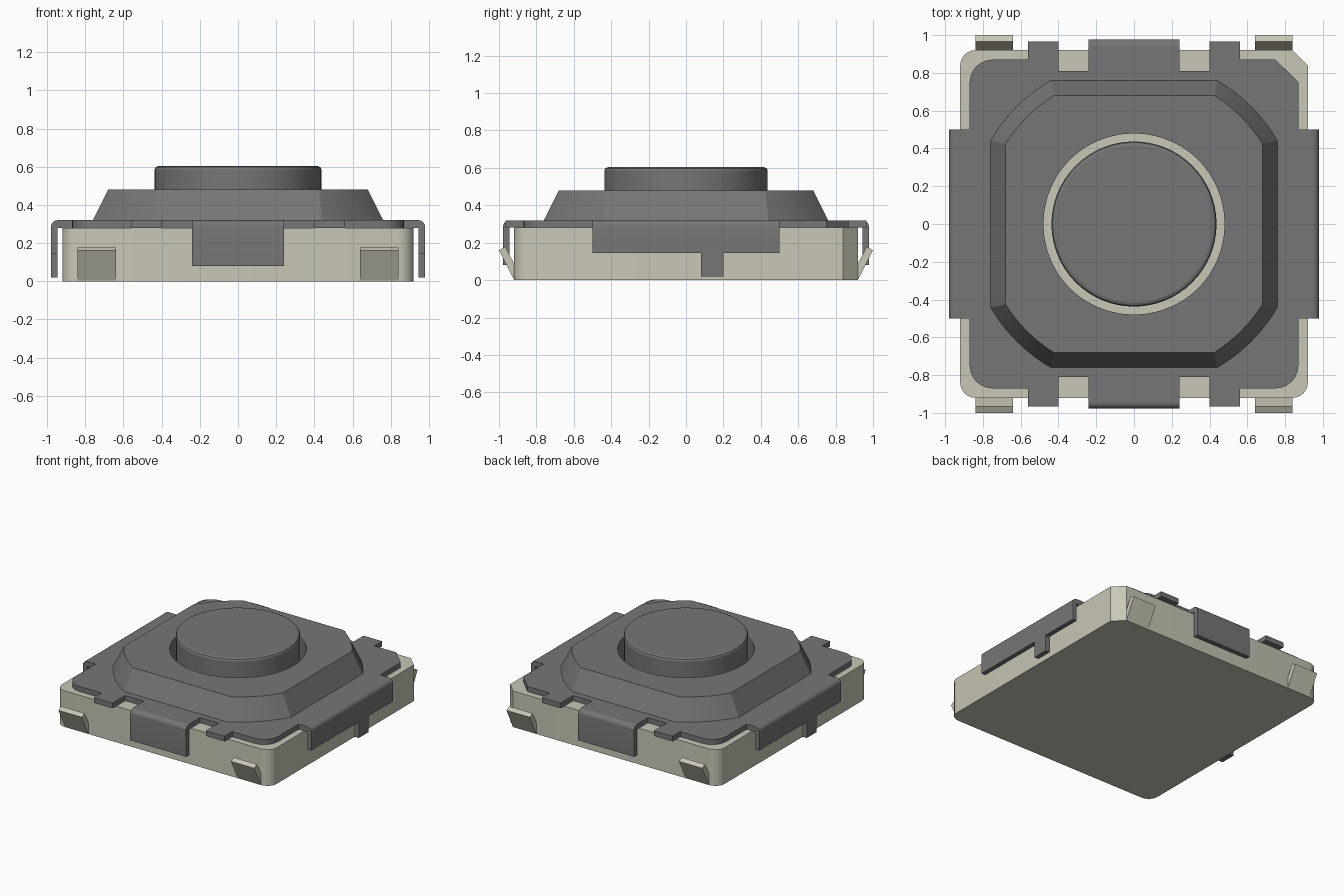
import bpy, bmesh, math
from mathutils import Vector, Matrix

cube = bpy.data.objects.get("Cube")
if cube:
    bpy.data.objects.remove(cube, do_unlink=True)


def material(name, color):
    m = bpy.data.materials.new(name)
    m.use_nodes = True
    m.diffuse_color = color
    m.node_tree.nodes["Principled BSDF"].inputs["Base Color"].default_value = color
    return m


CREAM = material("cream plastic", (0.58, 0.57, 0.47, 1))
GREY = material("dark grey metal", (0.18, 0.18, 0.18, 1))


def finish(name, bm, mat):
    bmesh.ops.recalc_face_normals(bm, faces=bm.faces)
    mesh = bpy.data.meshes.new(name)
    bm.to_mesh(mesh)
    bm.free()
    mesh.materials.append(mat)
    mesh.shade_smooth()
    mesh.set_sharp_from_angle(angle=math.radians(22))
    obj = bpy.data.objects.new(name, mesh)
    bpy.context.collection.objects.link(obj)
    return obj


def circle(r, n=64):
    return [(r * math.cos(math.tau * i / n), r * math.sin(math.tau * i / n)) for i in range(n)]


def rounded(points, steps=6):
    """Outline whose square corners (x, y, radius) become arcs."""
    out = []
    for i, (x, y, r) in enumerate(points):
        p = Vector((x, y))
        if not r:
            out.append((x, y))
            continue
        to_prev = (Vector(points[i - 1][:2]) - p).normalized()
        to_next = (Vector(points[(i + 1) % len(points)][:2]) - p).normalized()
        centre = p + r * (to_prev + to_next)
        for k in range(steps + 1):
            a = math.pi / 2 * k / steps
            out.append(tuple(centre - r * (to_next * math.cos(a) + to_prev * math.sin(a))))
    return out


def extrude(name, outlines, lo, hi, mat, sideways=False, turn=0):
    """Fill the outlines and extrude; sideways puts a (reach, height) profile along x, facing +y."""
    bm = bmesh.new()
    edges = []
    for line in outlines:
        vs = [bm.verts.new((lo, u, v) if sideways else (u, v, lo)) for u, v in line]
        edges += [bm.edges.new((vs[i - 1], vs[i])) for i in range(len(vs))]
    bmesh.ops.triangle_fill(bm, edges=edges, use_beauty=True)
    bmesh.ops.dissolve_limit(bm, angle_limit=0.01, verts=bm.verts[:], edges=bm.edges[:])
    new = bmesh.ops.extrude_face_region(bm, geom=bm.faces[:], use_keep_orig=True)["geom"]
    shift = Vector((hi - lo, 0, 0)) if sideways else Vector((0, 0, hi - lo))
    bmesh.ops.translate(bm, vec=shift, verts=[g for g in new if isinstance(g, bmesh.types.BMVert)])
    bm.transform(Matrix.Rotation(math.radians(turn), 4, "Z"))
    return finish(name, bm, mat)


def loft(name, rings, mat, cyclic=False):
    bm = bmesh.new()
    loops = [[bm.verts.new((x, y, z)) for x, y in ring] for ring, z in rings]
    pairs = list(zip(loops, loops[1:]))
    if cyclic:
        pairs.append((loops[-1], loops[0]))
    else:
        bm.faces.new(loops[0])
        bm.faces.new(loops[-1])
    for a, b in pairs:
        for i in range(len(a)):
            bm.faces.new((a[i - 1], a[i], b[i], b[i - 1]))
    return finish(name, bm, mat)


# Housing block with one chamfered corner
W = 0.92
extrude("housing", [rounded([(-W, -W, .08), (W, -W, .08), (W, W - .08, 0),
                             (W - .08, W, 0), (-W, W, .08)])], 0, 0.28, CREAM)

# Metal cover plate: corners, tabs and notches, with a round opening
C, BEND = 0.87, 0.94
edge = [(-C, .5), (-BEND, .5), (-BEND, -.5), (-C, -.5)]
teeth = [(-.56, C), (-.56, .965), (-.4, .965), (-.4, .81), (-.24, .81), (-.24, BEND)]
teeth += [(-x, y) for x, y in reversed(teeth)]


def sharp(points, sx=1, sy=1):
    return [(x * sx, y * sy, 0) for x, y in points]


plate = (sharp(edge) + [(-C, -C, .12)] + sharp(teeth, 1, -1) + [(C, -C, .12)]
         + sharp(edge, -1, -1) + [(C, C - .12, 0), (C - .12, C, 0)]
         + sharp(teeth, -1, 1) + [(-C, C, .12)])
extrude("cover_plate", [rounded(plate), circle(0.5)], 0.28, 0.32, GREY)


# Flaps bent down over the four sides
def flap(name, reach, half, bottom, turn):
    profile = rounded([(BEND, .28, 0), (BEND, .32, 0), (reach, .32, .035),
                       (reach, bottom, 0), (reach - .035, bottom, 0), (reach - .035, .28, 0)])
    extrude(name, [profile], -half, half, GREY, True, turn)


flap("back_flap", 0.978, 0.24, 0.08, 0)
flap("front_flap", 0.978, 0.24, 0.08, 180)
for side, turn in (("left", -90), ("right", 90)):
    flap(side + "_flap", 0.98, 0.5, 0.145, turn)
    leg = [(.945, .02), (.98, .02), (.98, .145), (.945, .145)]
    extrude(side + "_leg", [leg], -0.2, -0.08, GREY, True, turn)

# Raised collar: flat sides, conical corners, round opening
ARC, FLAT = 8, 8


def collar_ring(half, flat):
    pts = []
    r, a0 = math.hypot(half, flat), math.atan2(flat, half)
    for q in range(4):
        turn = Matrix.Rotation(q * math.pi / 2, 2)
        side = [(half, -flat + 2 * flat * i / FLAT) for i in range(FLAT)]
        angles = [a0 + (math.pi / 2 - 2 * a0) * i / ARC for i in range(ARC)]
        side += [(r * math.cos(a), r * math.sin(a)) for a in angles]
        pts += [tuple(turn @ Vector(p)) for p in side]
    return pts


top = collar_ring(0.68, 0.425)
hole = [tuple(Vector(p).normalized() * 0.48) for p in top]
loft("collar", [(collar_ring(0.76, 0.44), 0.32), (top, 0.48), (hole, 0.48), (hole, 0.281)],
     GREY, cyclic=True)

# Round push button with a softened rim
R = 0.437
loft("button", [(circle(R), 0.27), (circle(R), 0.585), (circle(R - .006), 0.598),
                (circle(R - .02), 0.604)], GREY)

# Four slanted terminals, front and back
strip = [(.91, 0.003), (.92, 0.003), (1, .16), (.966, .178), (.91, .07)]
for end, turn in (("back", 0), ("front", 180)):
    for n, x in enumerate((-0.84, 0.64)):
        extrude(f"{end}_terminal_{n + 1}", [strip], x, x + 0.2, CREAM, True, turn)
